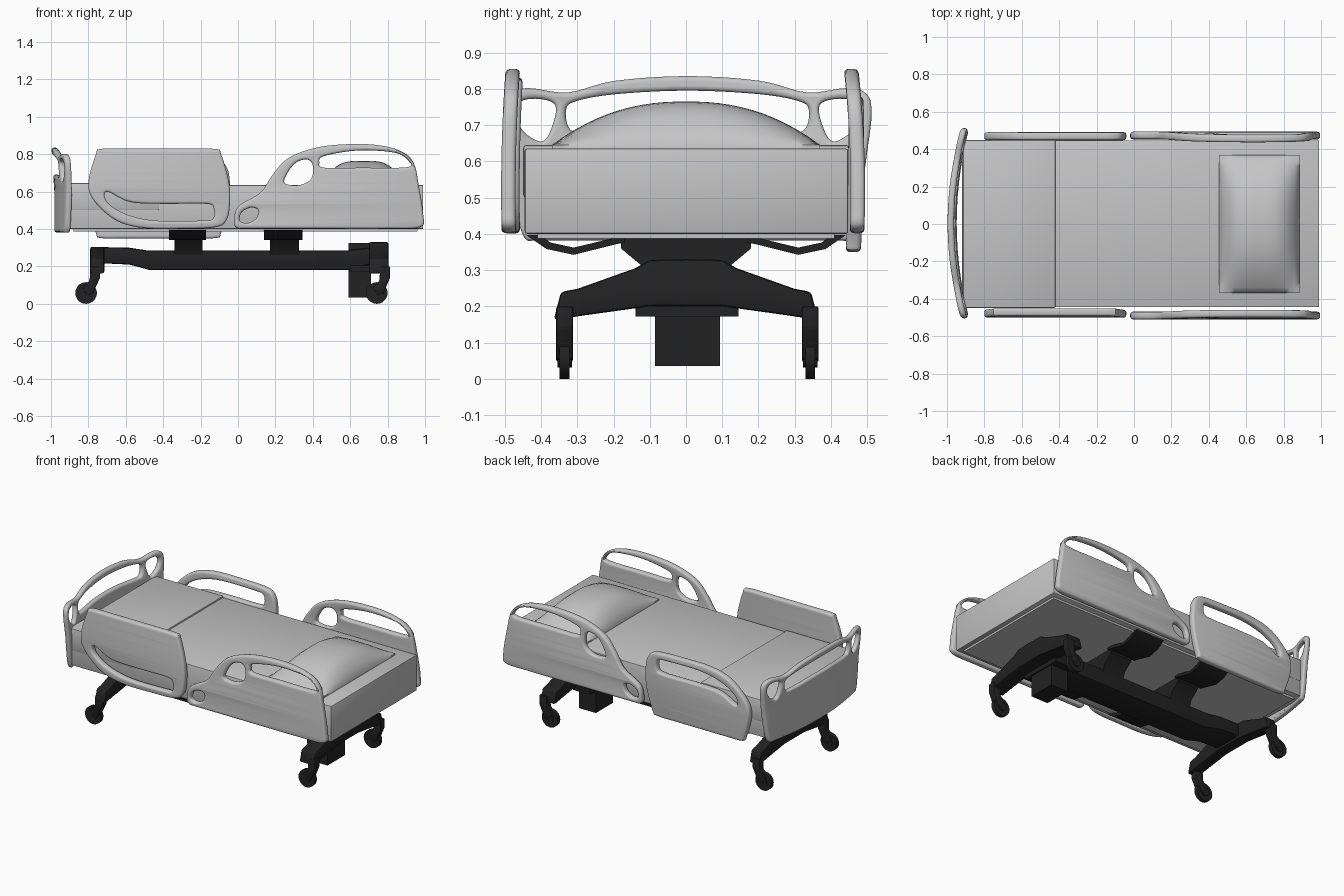
import bpy, bmesh, math
from mathutils import Vector

if "Cube" in bpy.data.objects:
    bpy.data.objects.remove(bpy.data.objects["Cube"])

def material(name, c):
    m = bpy.data.materials.new(name)
    m.diffuse_color = (c, c, c, 1)
    m.use_nodes = True
    m.node_tree.nodes["Principled BSDF"].inputs["Base Color"].default_value = m.diffuse_color
    return m

GREY = material("light grey", 0.56)
DARK = material("dark grey", 0.016)

def finish(name, bm, mat, angle=35):
    bmesh.ops.remove_doubles(bm, verts=bm.verts, dist=0.0003)
    bmesh.ops.recalc_face_normals(bm, faces=bm.faces)
    me = bpy.data.meshes.new(name)
    bm.to_mesh(me)
    bm.free()
    ob = bpy.data.objects.new(name, me)
    me.materials.append(mat)
    bpy.context.collection.objects.link(ob)
    bpy.ops.object.select_all(action='DESELECT')
    ob.select_set(True)
    bpy.context.view_layer.objects.active = ob
    bpy.ops.object.shade_smooth_by_angle(angle=math.radians(angle))
    return ob

def prism(name, pts, axis, a, b, mat, bevel=0.0):
    """Extrude a profile (y,z for axis x; x,z for axis y) from a to b."""
    bm = bmesh.new()
    place = (lambda p, t: (t, p[0], p[1])) if axis == 'x' else (lambda p, t: (p[0], t, p[1]))
    f = bm.faces.new([bm.verts.new(place(p, a)) for p in pts])
    ext = bmesh.ops.extrude_face_region(bm, geom=[f])
    d = Vector((b - a, 0, 0)) if axis == 'x' else Vector((0, b - a, 0))
    bmesh.ops.translate(bm, vec=d, verts=[v for v in ext['geom'] if isinstance(v, bmesh.types.BMVert)])
    bmesh.ops.recalc_face_normals(bm, faces=bm.faces)
    if bevel:
        es = [e for e in bm.edges if e.calc_face_angle(0) > 0.35]
        bmesh.ops.bevel(bm, geom=es, offset=bevel, segments=2, profile=0.5, affect='EDGES')
    return finish(name, bm, mat)

def box(name, lo, hi, mat, bevel=0.0):
    return prism(name, [(lo[0], lo[2]), (hi[0], lo[2]), (hi[0], hi[2]), (lo[0], hi[2])],
                 'y', lo[1], hi[1], mat, bevel)

def smooth_loop(pts, n=5):
    out = []
    for i in range(len(pts)):
        p0, p1, p2, p3 = (Vector(pts[(i + k) % len(pts)]) for k in (-1, 0, 1, 2))
        for s in range(n):
            t = s / n
            out.append(0.5 * (2 * p1 + (p2 - p0) * t + (2 * p0 - 5 * p1 + 4 * p2 - p3) * t * t
                              + (3 * p1 - p0 - 3 * p2 + p3) * t ** 3))
    return out

def panel(name, loops, half, round_r, warp, cut_axis, cuts):
    """Rounded plate with holes, sliced then warped from (u, v, thickness) to world."""
    cu = bpy.data.curves.new(name + "_curve", 'CURVE')
    cu.dimensions = '2D'
    cu.fill_mode = 'BOTH'
    cu.extrude = half - round_r
    cu.bevel_depth = round_r
    cu.bevel_resolution = 2
    cu.offset = -round_r
    for loop in loops:
        pts = smooth_loop(loop)
        sp = cu.splines.new('POLY')
        sp.points.add(len(pts) - 1)
        for q, p in zip(sp.points, pts):
            q.co = (p.x, p.y, 0, 1)
        sp.use_cyclic_u = True
    tmp = bpy.data.objects.new(name + "_curve", cu)
    bpy.context.collection.objects.link(tmp)
    dg = bpy.context.evaluated_depsgraph_get()
    me = bpy.data.meshes.new_from_object(tmp.evaluated_get(dg))
    bpy.data.objects.remove(tmp)
    bm = bmesh.new()
    bm.from_mesh(me)
    bmesh.ops.remove_doubles(bm, verts=bm.verts, dist=0.0003)
    for c in cuts:
        co, no = ((c, 0, 0), (1, 0, 0)) if cut_axis == 0 else ((0, c, 0), (0, 1, 0))
        bmesh.ops.bisect_plane(bm, geom=bm.verts[:] + bm.edges[:] + bm.faces[:], plane_co=co, plane_no=no)
    for v in bm.verts:
        v.co = warp(*v.co)
    return finish(name, bm, GREY, 40)

# mattress, deck and folded blanket
box("mattress", (-0.92, -0.445, 0.40), (0.99, 0.447, 0.635), GREY, 0.006)
box("deck", (-0.88, -0.41, 0.387), (0.96, 0.41, 0.405), GREY)
box("blanket", (-0.915, -0.449, 0.50), (-0.42, 0.45, 0.645), GREY, 0.008)

# pillow: two domed sheets from a grid
bm = bmesh.new()
bmesh.ops.create_grid(bm, x_segments=16, y_segments=24, size=1)
for v in bm.verts:
    u, w = v.co.x, v.co.y
    h = (1 - abs(u) ** 3.5) * (1 - abs(w) ** 2.3)
    v.co = (0.67 + 0.215 * u, 0.37 * w, 0.645 + 0.12 * h)
edge = bmesh.ops.extrude_edge_only(bm, edges=[e for e in bm.edges if e.is_boundary])
for v in edge['geom']:
    if isinstance(v, bmesh.types.BMVert):
        v.co.z = 0.63
finish("pillow", bm, GREY, 60)

# side rails
foot_outer = [(-0.76, 0.80), (-0.735, 0.828), (-0.6, 0.83), (-0.3, 0.83), (-0.12, 0.828), (-0.09, 0.80),
              (-0.05, 0.66), (-0.042, 0.55), (-0.06, 0.45), (-0.12, 0.41), (-0.3, 0.402), (-0.5, 0.405),
              (-0.65, 0.445), (-0.77, 0.55), (-0.80, 0.65)]
foot_slot = [(-0.70, 0.60), (-0.58, 0.545), (-0.4, 0.535), (-0.17, 0.535), (-0.13, 0.51), (-0.135, 0.455),
             (-0.2, 0.445), (-0.44, 0.445), (-0.6, 0.48), (-0.70, 0.545)]
head_outer = [(-0.02, 0.43), (0.0, 0.52), (0.12, 0.595), (0.185, 0.69), (0.27, 0.78), (0.43, 0.838),
              (0.64, 0.855), (0.80, 0.84), (0.90, 0.80), (0.945, 0.74), (0.965, 0.64), (0.99, 0.48),
              (0.975, 0.41), (0.8, 0.402), (0.4, 0.402), (0.05, 0.402), (0.0, 0.404)]
head_holes = [
    [(0.435, 0.755), (0.46, 0.79), (0.64, 0.82), (0.84, 0.808), (0.915, 0.76), (0.90, 0.73), (0.65, 0.728), (0.46, 0.728)],
    [(0.25, 0.645), (0.265, 0.70), (0.31, 0.755), (0.37, 0.772), (0.40, 0.74), (0.392, 0.67), (0.33, 0.635)],
    [(0.01, 0.445), (0.02, 0.49), (0.07, 0.515), (0.108, 0.50), (0.095, 0.455), (0.05, 0.432)]]
levels = [0.45 + 0.05 * i for i in range(8)]

def rail_warp(side, y0, bow, flip):
    def warp(u, v, w):
        z = 1.18 - v if flip else v
        y = y0 + bow * (1 - ((v - 0.52) / 0.33) ** 2) + w
        return (u, side * y, z)
    return warp

for tag, side, y_foot, y_head, bow in (("front", -1, 0.47, 0.478, 0.012), ("back", 1, 0.46, 0.456, 0.018)):
    panel(tag + "_foot_rail", [foot_outer, foot_slot], 0.021, 0.013,
          rail_warp(side, y_foot, 0.01, side > 0), 1, levels)
    panel(tag + "_head_rail", [head_outer] + head_holes, 0.02, 0.013,
          rail_warp(side, y_head, bow, False), 1, levels)

# curved footboard with handle openings
def mirrored(half):
    return half + [(-a, b) for a, b in reversed(half) if a > 0]

board = mirrored([(0, 0.835), (0.2, 0.822), (0.33, 0.79), (0.44, 0.802), (0.495, 0.785), (0.508, 0.73),
                  (0.495, 0.62), (0.475, 0.48), (0.45, 0.39), (0.40, 0.382), (0.2, 0.382)])
grip = mirrored([(0, 0.795), (0.2, 0.785), (0.31, 0.765), (0.335, 0.74), (0.325, 0.69), (0.28, 0.68), (0.1, 0.69)])
side_hole = [(0.372, 0.70), (0.365, 0.755), (0.41, 0.772), (0.46, 0.765), (0.475, 0.73), (0.45, 0.68), (0.40, 0.655)]

def board_warp(u, v, w):
    lean = -0.015 * max(0, (v - 0.6) / 0.23)
    return (-0.965 + 0.065 * (u / 0.5) ** 2 + lean + w, u + 0.004, v)

panel("footboard", [board, grip, side_hole, [(-a, b) for a, b in side_hole]], 0.017, 0.012,
      board_warp, 0, [-0.45 + 0.075 * i for i in range(13)])

# base beam
prism("base_beam", [(-0.79, 0.305), (-0.58, 0.30), (-0.48, 0.285), (0.58, 0.285), (0.70, 0.30), (0.78, 0.30),
                    (0.78, 0.22), (0.70, 0.21), (0.59, 0.18), (-0.47, 0.18), (-0.58, 0.21), (-0.79, 0.22)],
      'y', -0.1, 0.1, DARK, 0.012)

# swept cross arms
arm = mirrored([(0, 0.33), (0.10, 0.328), (0.14, 0.305), (0.30, 0.248), (0.345, 0.24), (0.365, 0.162),
                (0.28, 0.175), (0.10, 0.20)])
prism("head_cross_arm", arm, 'x', 0.70, 0.805, DARK, 0.01)
foot_arm = [(a, min(b, 0.305)) for a, b in arm if a]
prism("foot_cross_arm", foot_arm, 'x', -0.79, -0.715, DARK, 0.01)

# casters
for end, x, wx in (("foot", -0.765, -0.812), ("head", 0.785, 0.742)):
    for tag, y in (("front", -0.335), ("back", 0.343)):
        prism(f"{end}_{tag}_caster_fork",
              [(x - 0.026, 0.20), (x + 0.028, 0.20), (x + 0.028, 0.14), (wx + 0.035, 0.055), (wx, 0.045),
               (wx - 0.02, 0.09), (x - 0.028, 0.125)], 'y', y - 0.023, y + 0.023, DARK, 0.006)
        wheel = [(wx + 0.058 * math.cos(i * math.pi / 10), 0.06 + 0.058 * math.sin(i * math.pi / 10))
                 for i in range(20)]
        prism(f"{end}_{tag}_wheel", [(a, b - 0.002) for a, b in wheel], 'y', y - 0.0135, y + 0.0135, DARK)
        hub = [(wx + (a - wx) * 0.5, 0.06 + (b - 0.06) * 0.5) for a, b in wheel]
        prism(f"{end}_{tag}_wheel_hub", hub, 'y', y - 0.02, y + 0.02, DARK)

# control box under the head end
box("control_box", (0.59, -0.086, 0.035), (0.712, 0.094, 0.325), DARK)
box("box_plate", (0.60, -0.14, 0.172), (0.72, 0.145, 0.205), DARK)

# lift pedestals and bent support arms
pedestal = [(0.18, 0.395), (0.18, 0.36), (0.12, 0.31), (0.10, 0.26), (-0.10, 0.26), (-0.12, 0.31), (-0.18, 0.36), (-0.18, 0.395)]
support = [(0.17, 0.393), (0.20, 0.388), (0.31, 0.362), (0.375, 0.376), (0.40, 0.396), (0.44, 0.396),
           (0.385, 0.358), (0.31, 0.342), (0.19, 0.372), (0.17, 0.375)]
for tag, a, b in (("foot", -0.37, -0.17), ("head", 0.14, 0.345)):
    prism(tag + "_pedestal", pedestal, 'x', a + 0.03, b - 0.02, DARK)
    for side, s in (("front", -1), ("back", 1)):
        prism(f"{tag}_{side}_support_arm", [(s * p, q) for p, q in support], 'x', a, b, DARK)
